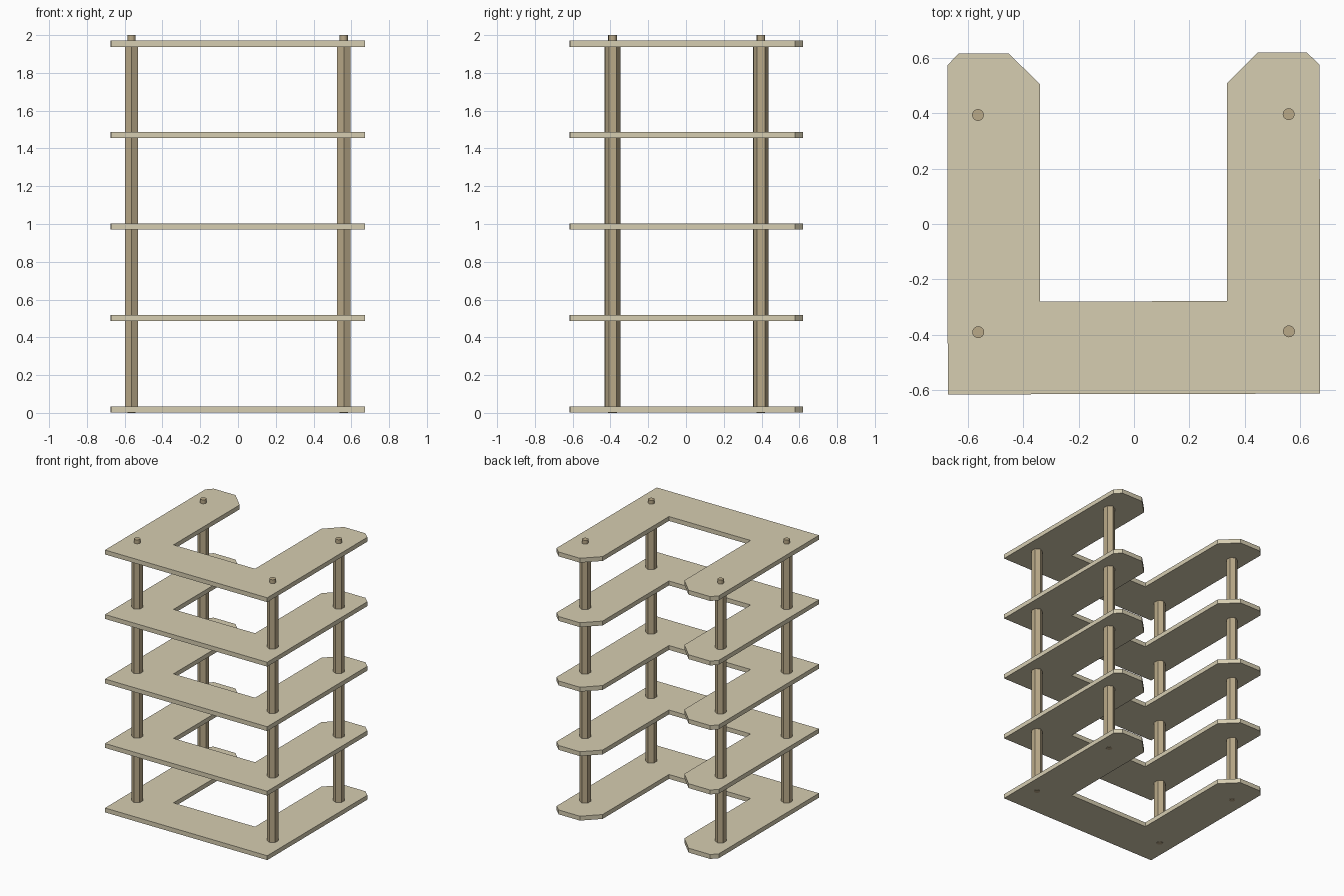
import bpy, bmesh, math

if "Cube" in bpy.data.objects:
    bpy.data.objects.remove(bpy.data.objects["Cube"])

SHELF_T = 0.033      # shelf thickness
PITCH = 0.484        # distance between shelves
BASE = 0.002
LEVELS = [BASE + PITCH * i for i in range(5)]
POSTS = {"back_left": (-0.564, 0.394), "back_right": (0.559, 0.397),
         "front_left": (-0.563, -0.391), "front_right": (0.560, -0.388)}
OUTLINE = [(-0.673, -0.616), (0.672, -0.613), (0.671, 0.576), (0.624, 0.620),
           (0.447, 0.620), (0.336, 0.509), (0.336, -0.278), (-0.339, -0.281),
           (-0.339, 0.504), (-0.453, 0.617), (-0.633, 0.617), (-0.674, 0.574)]


def material(name, colour):
    m = bpy.data.materials.new(name)
    m.diffuse_color = (*colour, 1)
    m.use_nodes = True
    m.node_tree.nodes["Principled BSDF"].inputs["Base Color"].default_value = m.diffuse_color
    return m


def prism(name, points, z0, z1, mat):
    bm = bmesh.new()
    face = bm.faces.new([bm.verts.new((x, y, z0)) for x, y in points])
    ext = bmesh.ops.extrude_face_region(bm, geom=[face], use_keep_orig=True)
    tops = [g for g in ext["geom"] if isinstance(g, bmesh.types.BMVert)]
    bmesh.ops.translate(bm, verts=tops, vec=(0, 0, z1 - z0))
    bmesh.ops.recalc_face_normals(bm, faces=bm.faces)
    mesh = bpy.data.meshes.new(name)
    bm.to_mesh(mesh)
    bm.free()
    mesh.materials.append(mat)
    ob = bpy.data.objects.new(name, mesh)
    bpy.context.collection.objects.link(ob)
    return ob


def ngon(cx, cy, r, n):
    # first vertex points along y
    return [(cx - r * math.sin(math.tau * i / n), cy + r * math.cos(math.tau * i / n))
            for i in range(n)]


shelf_mat = material("pale_wood", (0.67, 0.61, 0.44))
post_mat = material("darker_wood", (0.49, 0.40, 0.25))

# U-shaped shelves with clipped arm ends
for i, z in enumerate(LEVELS):
    prism(f"shelf_{i + 1}", OUTLINE, z, z + SHELF_T, shelf_mat)

for corner, (x, y) in POSTS.items():
    # hexagonal spacers between the shelves
    for i, z in enumerate(LEVELS[:-1]):
        prism(f"{corner}_spacer_{i + 1}", ngon(x, y, 0.04, 6),
              z + SHELF_T, z + PITCH, post_mat)
    # round pegs: foot end below, stub above the top shelf
    prism(f"{corner}_foot_peg", ngon(x, y, 0.0215, 16), 0, BASE + 0.02, post_mat)
    prism(f"{corner}_top_peg", ngon(x, y, 0.0215, 16), LEVELS[-1] + 0.01, 2.0, post_mat)
